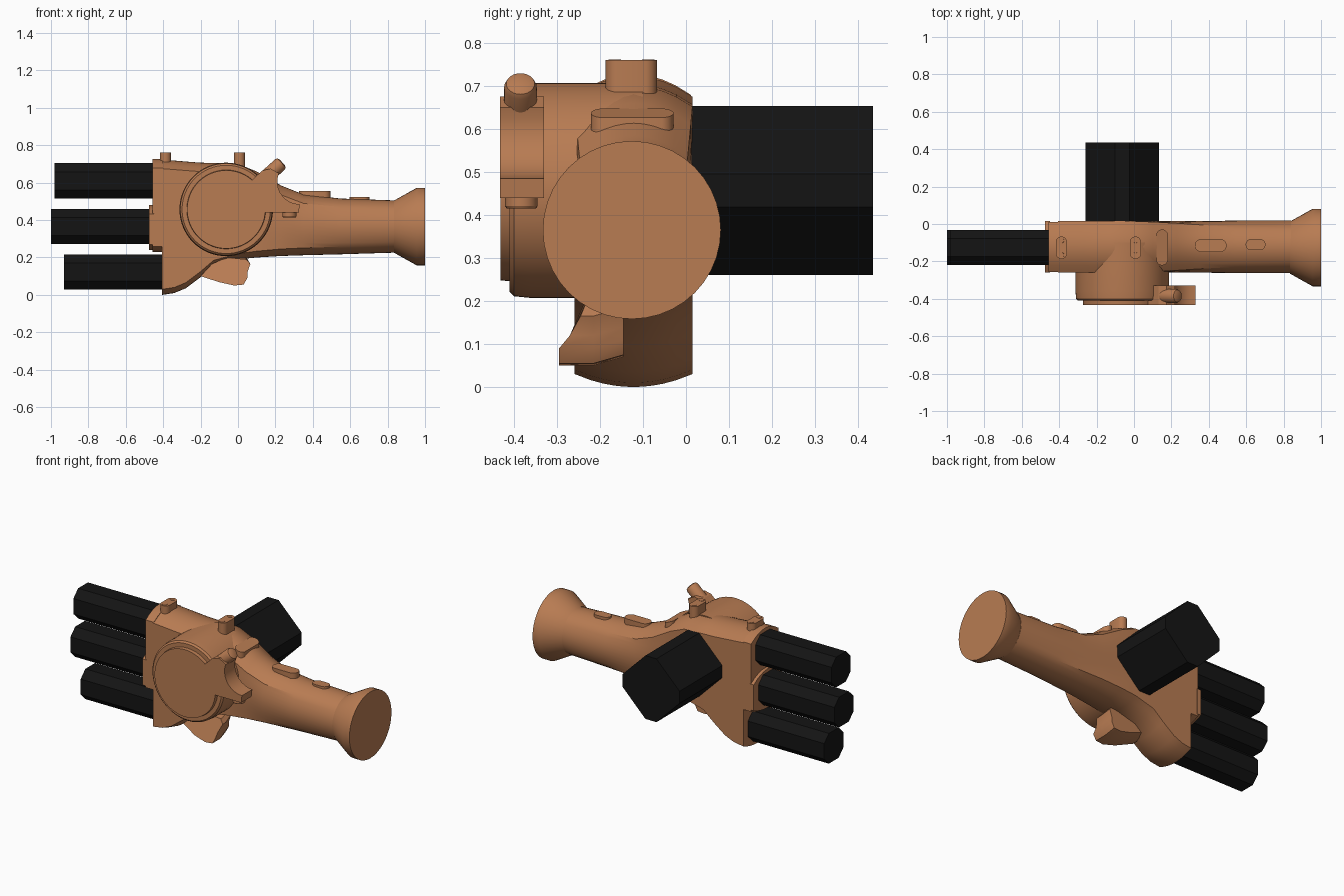
import bpy
from math import cos, sin, pi, radians
from mathutils import Vector

if "Cube" in bpy.data.objects:
    bpy.data.objects.remove(bpy.data.objects["Cube"])


def material(name, rgb):
    m = bpy.data.materials.new(name)
    m.diffuse_color = (*rgb, 1)
    m.use_nodes = True
    m.node_tree.nodes["Principled BSDF"].inputs["Base Color"].default_value = m.diffuse_color
    return m


BROWN = material("brown", (0.48, 0.2, 0.085))
BLACK = material("black", (0.007, 0.007, 0.007))


def loft(name, rings, mat=BROWN, smooth=True):
    """Skin equal-length rings of points and cap both ends."""
    n = len(rings[0])
    faces = [(r * n + i, r * n + (i + 1) % n, (r + 1) * n + (i + 1) % n, (r + 1) * n + i)
             for r in range(len(rings) - 1) for i in range(n)]
    faces += [tuple(range(n))[::-1], tuple((len(rings) - 1) * n + i for i in range(n))]
    me = bpy.data.meshes.new(name)
    me.from_pydata([tuple(p) for r in rings for p in r], [], faces)
    ob = bpy.data.objects.new(name, me)
    bpy.context.collection.objects.link(ob)
    me.materials.append(mat)
    bpy.ops.object.select_all(action='DESELECT')
    ob.select_set(True)
    bpy.context.view_layer.objects.active = ob
    bpy.ops.object.mode_set(mode='EDIT')
    bpy.ops.mesh.select_all(action='SELECT')
    bpy.ops.mesh.normals_make_consistent(inside=False)
    bpy.ops.object.mode_set(mode='OBJECT')
    if smooth:
        bpy.ops.object.shade_smooth_by_angle(angle=radians(30))
    return ob


def lathe(name, origin, axis, profile, n=32):
    """Round part: profile holds (distance along axis, radius)."""
    a = Vector(axis).normalized()
    u = a.cross(Vector((0, 1, 0)) if abs(a.y) < 0.9 else Vector((1, 0, 0))).normalized()
    v = a.cross(u)
    loft(name, [[Vector(origin) + a * d + (u * cos(2 * pi * i / n) + v * sin(2 * pi * i / n)) * r
                 for i in range(n)] for d, r in profile])


def section(x, zb, zt, w, t, yc=-0.122, n=40):
    """Hand cross-section, blending from arched slab (t=0) to ellipse (t=1)."""
    zc, h, ring = (zb + zt) / 2, (zt - zb) / 2, []
    for i in range(n):
        c, s = cos(2 * pi * i / n), sin(2 * pi * i / n)
        m = max(abs(c), abs(s))
        sx, sz = c / m, s / m
        drop = 0.048 if s > 0 else 0.03
        slab = sz * (h - drop * sx * sx)
        ring.append((x, yc + w * (sx * (1 - t) + c * t), zc + slab * (1 - t) + h * s * t))
    return ring


def octagon(r, k):
    """Eight-sided outline: flats of half-length k at distance r."""
    return [(r, -k), (r, k), (k, r), (-k, r), (-r, k), (-r, -k), (-k, -r), (k, -r)]


def pad(name, x, y, hx, hy, z0, z1, slope=0.0, n=24):
    """Raised stadium-shaped pad seen from above."""
    r = min(hx, hy)
    outline = []
    for i in range(n):
        a = 2 * pi * (i + 0.5) / n
        outline.append((r * cos(a) + (hx - r) * (1 if cos(a) > 0 else -1),
                        r * sin(a) + (hy - r) * (1 if sin(a) > 0 else -1)))
    loft(name, [[(x + p, y + q, z + slope * p) for p, q in outline] for z in (z0, z1)])


# Hand and wrist, ending in a flared cuff
stations = [(-0.405, 0.0, 0.723, 0.137, 0), (-0.34, 0.01, 0.718, 0.137, 0),
            (-0.28, 0.035, 0.713, 0.137, 0), (-0.2, 0.095, 0.707, 0.137, 0),
            (-0.13, 0.155, 0.705, 0.137, 0), (0.0, 0.19, 0.7, 0.137, 0),
            (0.1, 0.2, 0.66, 0.137, 0.1), (0.23, 0.208, 0.585, 0.138, 0.3),
            (0.35, 0.212, 0.537, 0.138, 0.5), (0.55, 0.217, 0.515, 0.14, 0.8),
            (0.84, 0.226, 0.505, 0.141, 1)]
loft("hand", [section(*s) for s in stations])
loft("cuff", [section(x, 0.365 - r, 0.365 + r, r, 1, -0.126)
              for x, r in ((0.835, 0.14), (0.955, 0.207), (1.0, 0.207))])

# Knuckle blocks stepping out towards the fingers
loft("knuckle_block", [section(x, 0.228, 0.727, 0.134, 0) for x in (-0.457, -0.4)])
loft("knuckle_plate", [section(x, 0.24, 0.48, 0.137, 0) for x in (-0.477, -0.45)])

# Fingers and thumb
for name, x, z in (("upper_finger", -0.98, 0.61), ("middle_finger", -1.0, 0.366),
                   ("lower_finger", -0.93, 0.122)):
    loft(name, [[(px, -0.125 + p, z + q) for p, q in octagon(0.094, 0.048)]
                for px in (x, -0.39)], BLACK, False)
loft("thumb", [[(-0.063 + p, y, 0.457 + q) for p, q in octagon(0.197, 0.038)]
               for y in (-0.035, 0.435)], BLACK, False)

# Round housing on the front of the hand
lathe("round_housing", (-0.063, 0, 0.457), (0, -1, 0),
      [(0.1, 0.25), (0.36, 0.25), (0.4, 0.246), (0.41, 0.236), (0.41, 0.211), (0.432, 0.209)], 64)

# Curved bracket beside the housing, with its pipe stub and nut
arc = [(0.33 - 0.12 * sin(a), 0.605 - 0.12 * cos(a)) for a in
       [radians(112 - 112 * i / 9) for i in range(10)]]
bracket = [(0.06, 0.60), (0.13, 0.665), (0.175, 0.675)] + arc + [(0.325, 0.44), (0.24, 0.44), (0.06, 0.44)]
loft("bracket", [[(x, y, z) for x, z in bracket] for y in (-0.433, -0.33)])
lathe("pipe_stub", (0.15, -0.385, 0.63), (0.74, 0, 0.67),
      [(0, 0.038), (0.1, 0.038), (0.112, 0.033), (0.117, 0.02)], 24)
lathe("bracket_nut", (0.275, -0.383, 0.445), (0, 0, -1), [(0, 0.038), (0.024, 0.038), (0.03, 0.034)], 24)

# Flared hook under the palm: each point has x, z and the y of its outer edge
hook = [(-0.2, 0.1, -0.25), (-0.1, 0.068, -0.285), (-0.02, 0.05, -0.295), (0.03, 0.055, -0.295),
        (0.05, 0.09, -0.295), (0.05, 0.12, -0.27), (0.066, 0.165, -0.245), (0.045, 0.19, -0.235),
        (-0.06, 0.2, -0.235), (-0.14, 0.165, -0.24)]
loft("palm_hook", [[(x, y, z) for x, z, y in hook],
                   [(x, -0.215, z) for x, z, y in hook],
                   [(x * 0.9 - 0.005, -0.145, z + 0.02) for x, z, y in hook]])

# Raised pads along the top of hand and wrist
for x, side in ((-0.388, "front"), (0.008, "rear")):
    pad(side + "_top_post", x, -0.127, 0.03, 0.06, 0.66, 0.76)
    for y in (-0.088, -0.166):
        lathe(side + "_post_stud", (x, y, 0.755), (0, 0, 1), [(0, 0.016), (0.007, 0.014)], 12)
pad("wrist_ridge", 0.15, -0.125, 0.031, 0.096, 0.56, 0.637, -0.35)
pad("long_wrist_pad", 0.41, -0.115, 0.085, 0.035, 0.48, 0.555)
pad("round_wrist_pad", 0.65, -0.11, 0.053, 0.03, 0.48, 0.523)
